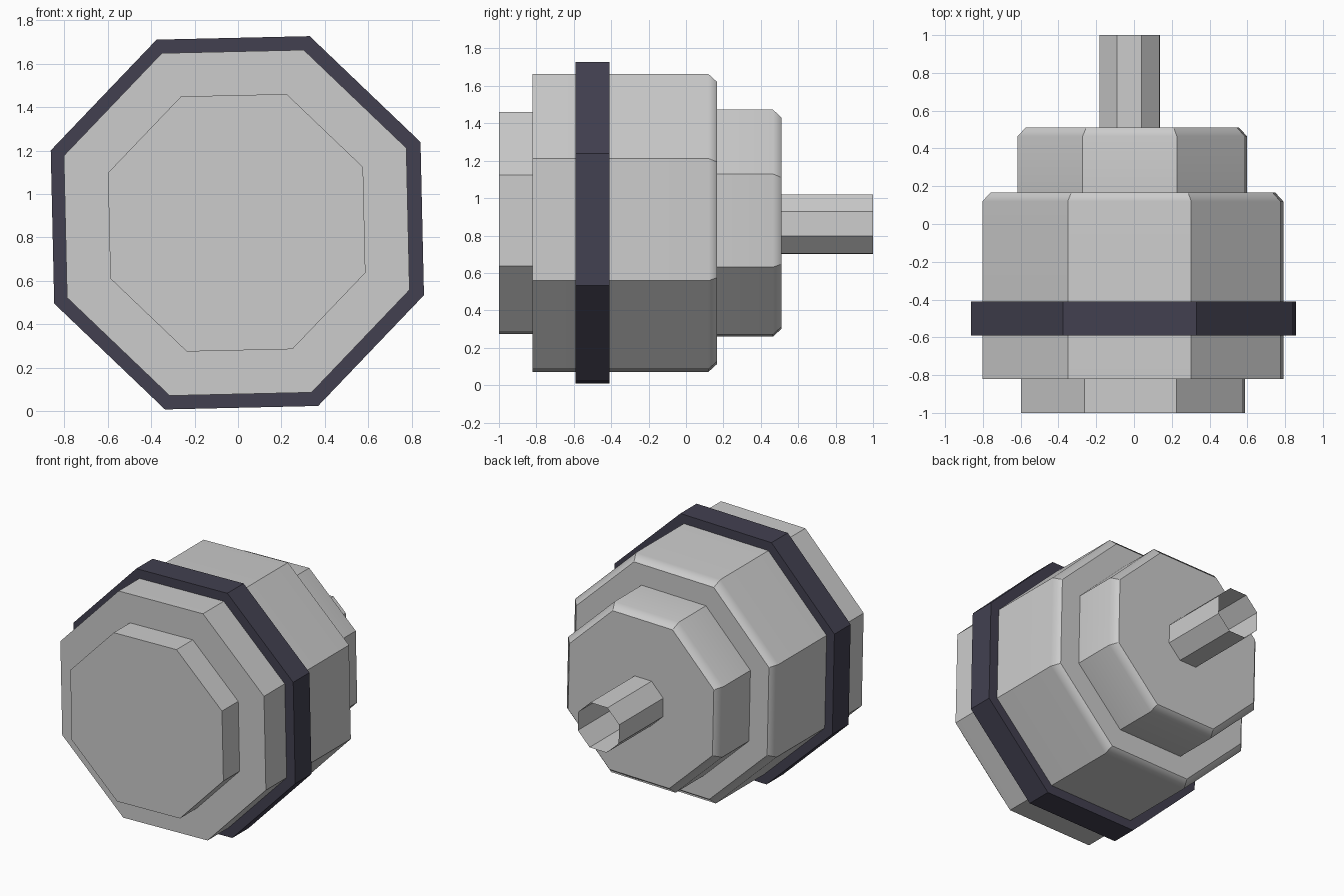
import bpy, bmesh
from math import cos, sin, pi, radians

cube = bpy.data.objects.get("Cube")
if cube:
    bpy.data.objects.remove(cube)


def make_material(name, color):
    mat = bpy.data.materials.new(name)
    mat.use_nodes = True
    mat.diffuse_color = color
    mat.node_tree.nodes["Principled BSDF"].inputs["Base Color"].default_value = color
    return mat


light_grey = make_material("light grey", (0.604, 0.604, 0.604, 1))
dark_slate = make_material("dark slate", (0.054, 0.051, 0.08, 1))

SIDES = 8
TILT = radians(1.3)   # whole motor is turned slightly about its axis
AXIS_Z = 0.867


def octagon_part(name, mat, profile, center_x=-0.006, center_z=AXIS_Z,
                 turn=TILT, back_cap=True, soft_ring=None):
    """Loft octagons along y; profile is (y, corner radius) from front to back."""
    bm = bmesh.new()
    rings = []
    for y, r in profile:
        angles = [turn + (i + 0.5) * 2 * pi / SIDES for i in range(SIDES)]
        rings.append([bm.verts.new((center_x + r * cos(a), y, center_z + r * sin(a)))
                      for a in angles])
    for a, b in zip(rings, rings[1:]):
        for i in range(SIDES):
            j = (i + 1) % SIDES
            bm.faces.new((a[i], a[j], b[j], b[i]))
    bm.faces.new(rings[0])
    if back_cap:
        bm.faces.new(rings[-1])
    bmesh.ops.recalc_face_normals(bm, faces=bm.faces)
    # Only the edge where a side runs into its chamfer is shaded smooth
    soft = set(rings[soft_ring]) if soft_ring is not None else set()
    for e in bm.edges:
        e.smooth = all(v in soft for v in e.verts)
    for f in bm.faces:
        f.smooth = bool(soft)
    mesh = bpy.data.meshes.new(name)
    bm.to_mesh(mesh)
    bm.free()
    mesh.materials.append(mat)
    obj = bpy.data.objects.new(name, mesh)
    bpy.context.scene.collection.objects.link(obj)
    if soft:
        mod = obj.modifiers.new("face weighted normals", "WEIGHTED_NORMAL")
        mod.keep_sharp = True
    return obj


# Housing with chamfered rear edge
octagon_part("main_body", light_grey,
             [(-0.82, 0.854), (0.12, 0.854), (0.167, 0.808)], soft_ring=1)
# Flat stepped end at the front
octagon_part("front_step", light_grey, [(-1.0, 0.636), (-0.81, 0.636)])
# Chamfered stepped end at the rear
octagon_part("rear_step", light_grey,
             [(0.16, 0.651), (0.465, 0.651), (0.511, 0.605)],
             center_x=-0.009, center_z=0.866, soft_ring=1)
# Dark band around the housing
octagon_part("band", dark_slate, [(-0.59, 0.922), (-0.41, 0.922)], center_x=-0.003)
# Output shaft, hollow at its rear end
octagon_part("shaft", light_grey, [(0.505, 0.171), (1.0, 0.171)],
             center_x=-0.022, center_z=0.86, back_cap=False)
